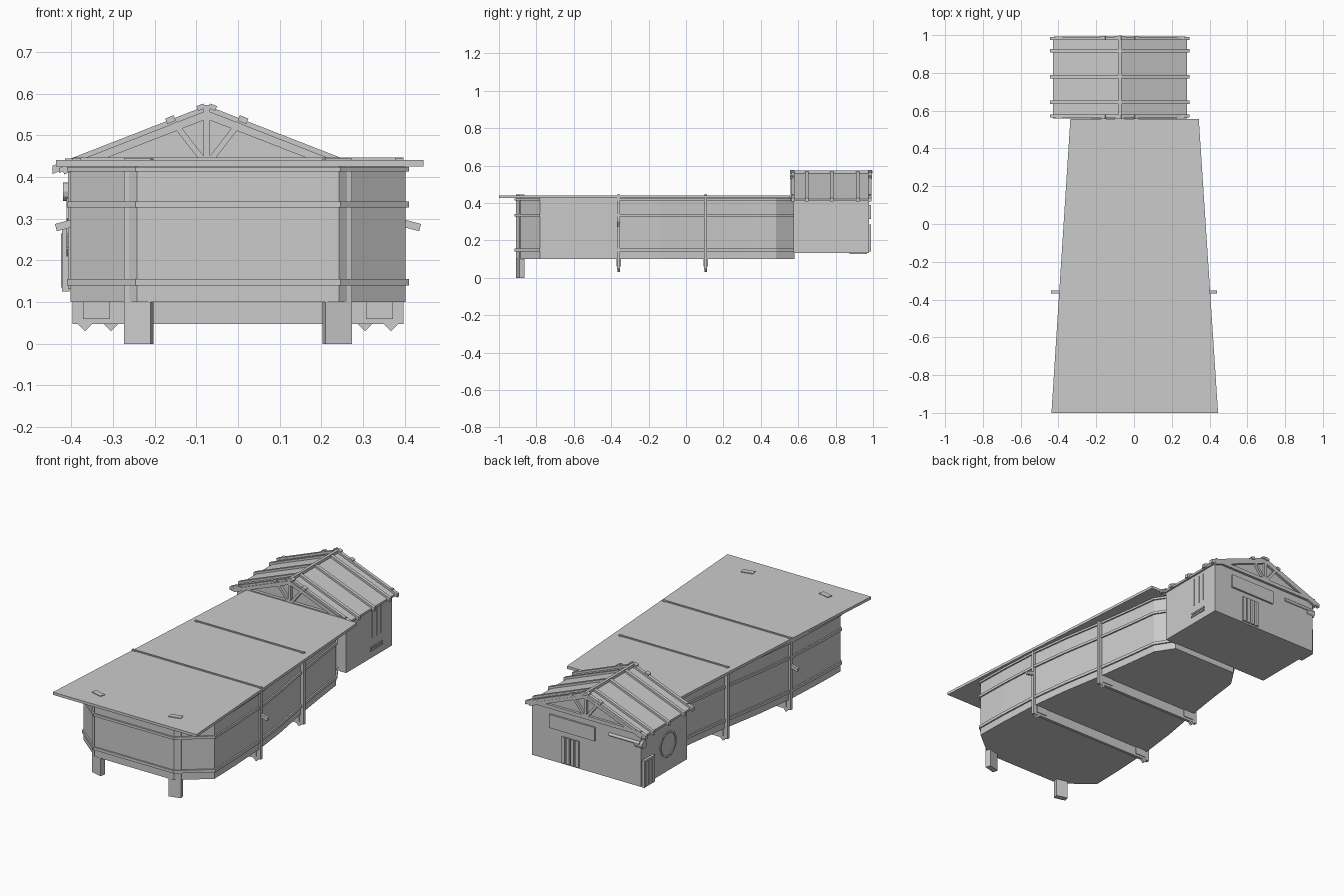
import bpy, bmesh, math
from mathutils import Vector, Matrix

if "Cube" in bpy.data.objects:
    bpy.data.objects.remove(bpy.data.objects["Cube"])

RX, SLOPE = -0.075, 0.39          # ridge position and pitch of the hut roof


def finish(name, bm):
    bmesh.ops.recalc_face_normals(bm, faces=bm.faces)
    me = bpy.data.meshes.new(name)
    bm.to_mesh(me)
    bm.free()
    ob = bpy.data.objects.new(name, me)
    bpy.context.collection.objects.link(ob)
    return ob


def prism(name, pts, a, b, axis='z'):
    """Extrude a 2D outline from a to b along z (xy outline) or y (xz outline)."""
    bm = bmesh.new()
    put = (lambda p, d: (p[0], p[1], d)) if axis == 'z' else (lambda p, d: (p[0], d, p[1]))
    lo = [bm.verts.new(put(p, a)) for p in pts]
    hi = [bm.verts.new(put(p, b)) for p in pts]
    bm.faces.new(lo)
    bm.faces.new(hi)
    for i in range(len(pts)):
        j = (i + 1) % len(pts)
        bm.faces.new((lo[i], lo[j], hi[j], hi[i]))
    return finish(name, bm)


def box(name, x0, x1, y0, y1, z0, z1, rot=0, axis='Z'):
    bm = bmesh.new()
    bmesh.ops.create_cube(bm, size=1)
    m = (Matrix.Translation(((x0 + x1) / 2, (y0 + y1) / 2, (z0 + z1) / 2))
         @ Matrix.Rotation(rot, 4, axis)
         @ Matrix.Diagonal((x1 - x0, y1 - y0, z1 - z0, 1)))
    bm.transform(m)
    return finish(name, bm)


def bar(name, p, q, w, y0, y1):
    """Flat bar between two xz points."""
    p, q = Vector(p), Vector(q)
    n = (q - p).normalized() * w / 2
    n = Vector((-n.y, n.x))
    return prism(name, [p + n, q + n, q - n, p - n], y0, y1, 'y')


def chevron(name, w, top, t, y0, y1):
    d = w * SLOPE
    pts = [(RX - w, top - d), (RX, top), (RX + w, top - d),
           (RX + w, top - d - t), (RX, top - t), (RX - w, top - d - t)]
    return prism(name, pts, y0, y1, 'y')


def offset(pts, d):
    """Move a counter-clockwise outline outward by d."""
    out = []
    for i, p in enumerate(pts):
        a, b, c = Vector(pts[i - 1]), Vector(p), Vector(pts[(i + 1) % len(pts)])
        n1 = Vector(((b - a).y, -(b - a).x)).normalized()
        n2 = Vector(((c - b).y, -(c - b).x)).normalized()
        out.append(b + (n1 + n2) * d / (1 + n1.dot(n2)))
    return out


# main hall: tapering plan with chamfered corners
half = [(0.243, -0.91), (0.402, -0.78), (0.398, -0.6), (0.385, -0.36), (0.358, -0.14),
        (0.315, 0.11), (0.285, 0.32), (0.265, 0.48), (0.2, 0.58)]
plan = half + [(-x, y) for x, y in reversed(half)]
prism("hall_body", plan, 0.1, 0.426)
for name, z0, z1 in (("lower_rail", 0.14, 0.156), ("upper_rail", 0.327, 0.341), ("top_rail", 0.413, 0.424)):
    prism(name, offset(plan, 0.008), z0, z1)

# flat hall roof
prism("hall_roof", [(-0.437, -1), (0.445, -1), (0.343, 0.555), (-0.337, 0.555)], 0.426, 0.441)

# cross frames: floor beam, posts, roof strip, feet and side pegs
for y, w in ((-0.36, 0.397), (0.105, 0.335)):
    box("floor_beam", -w, w, y - 0.008, y + 0.008, 0.047, 0.1)
    box("roof_strip", -w, w, y - 0.004, y + 0.004, 0.438, 0.447)
    for s in (-1, 1):
        xs = sorted((s * w, s * (w - 0.02)))
        box("frame_post", xs[0], xs[1], y - 0.008, y + 0.008, 0.05, 0.446)
        c = s * (w - 0.03)
        xs = sorted((s * (w - 0.025), s * (w - 0.09)))
        box("beam_plate", xs[0], xs[1], y - 0.012, y + 0.012, 0.06, 0.1)
        prism("beam_foot", [(c - 0.018, 0.048), (c + 0.018, 0.048), (c, 0.03)], y - 0.007, y + 0.007, 'y')
for s in (-1, 1):
    x = s * 0.414
    box("side_peg", x - 0.024, x + 0.024, -0.367, -0.353, 0.276, 0.294, s * 0.26, 'Y')
    # front legs run up through the roof
    x = s * 0.238
    box("front_leg", x - 0.033, x + 0.033, -0.9, -0.87, 0, 0.445, s * 0.25)

# hut at the rear
gable = [(-0.408, 0.132), (0.262, 0.132), (0.262, 0.42), (RX, 0.55), (-0.408, 0.42)]
prism("hut_body", gable, 0.575, 0.978, 'y')
chevron("hut_roof", 0.355, 0.56, 0.012, 0.558, 0.99)
for y in (0.572, 0.645, 0.78, 0.918, 0.982):
    chevron("roof_rafter", 0.37, 0.572, 0.02, y - 0.009, y + 0.009)
box("ridge_cap", RX - 0.008, RX + 0.008, 0.555, 0.998, 0.558, 0.573)

# gable trusses at both ends of the hut
for y0, y1 in ((0.558, 0.576), (0.977, 0.992)):
    bar("truss_tie", (RX - 0.34, 0.435), (RX + 0.34, 0.435), 0.02, y0, y1)
    bar("truss_king_post", (RX, 0.435), (RX, 0.56), 0.016, y0, y1)
    for s in (-1, 1):
        bar("truss_strut", (RX + s * 0.008, 0.44), (RX + s * 0.078, 0.53), 0.014, y0, y1)
        bar("truss_chord", (RX, 0.548), (RX + s * 0.345, 0.414), 0.016, y0, y1)
        x = RX + s * 0.087
        box("purlin_end", x - 0.011, x + 0.011, y0 - 0.003, y1 + 0.003, 0.531, 0.545, s * 0.37, 'Y')
        x = RX + s * 0.014
        box("ridge_purlin_end", x - 0.009, x + 0.009, y0 - 0.003, y1 + 0.003, 0.562, 0.574, s * 0.37, 'Y')

# rear wall: blank board, slatted vent, pipe
box("rear_board", -0.13, 0.15, 0.975, 0.988, 0.315, 0.39)
for i in range(4):
    x = -0.03 + i * 0.028
    box("rear_slat", x, x + 0.02, 0.975, 0.988, 0.14, 0.285)


def tube(name, r, length, loc, rot, axis):
    bm = bmesh.new()
    bmesh.ops.create_cone(bm, cap_ends=True, segments=12, radius1=r, radius2=r, depth=length)
    bm.transform(Matrix.Translation(loc) @ Matrix.Rotation(rot, 4, axis))
    return finish(name, bm)


tube("rear_pipe", 0.008, 0.19, (-0.31, 0.982, 0.375), math.pi / 2, 'Y')
tube("corner_lamp", 0.022, 0.05, (-0.395, 0.965, 0.365), math.pi / 2, 'Y')

# left wall: service door and thin ring
box("left_door", -0.422, -0.405, 0.875, 0.968, 0.126, 0.275)
for i in range(3):
    y = 0.885 + i * 0.028
    box("door_slat", -0.425, -0.42, y, y + 0.018, 0.135, 0.265)
ring = []
for i in range(12):
    a = i * math.tau / 12
    y, z = 0.74 + 0.065 * math.cos(a), 0.28 + 0.065 * math.sin(a)
    box("left_ring_segment", -0.412, -0.406, y - 0.005, y + 0.005, z - 0.016, z + 0.016, a, 'X')

# right wall: slim hangers over a small rack
for y in (0.805, 0.845, 0.88):
    box("right_hanger", 0.26, 0.265, y - 0.003, y + 0.003, 0.24, 0.4)
for z in (0.172, 0.188):
    box("right_rack_bar", 0.26, 0.267, 0.785, 0.89, z, z + 0.008)
for i in range(6):
    y = 0.79 + i * 0.019
    box("right_rack_upright", 0.26, 0.266, y - 0.002, y + 0.002, 0.172, 0.196)
